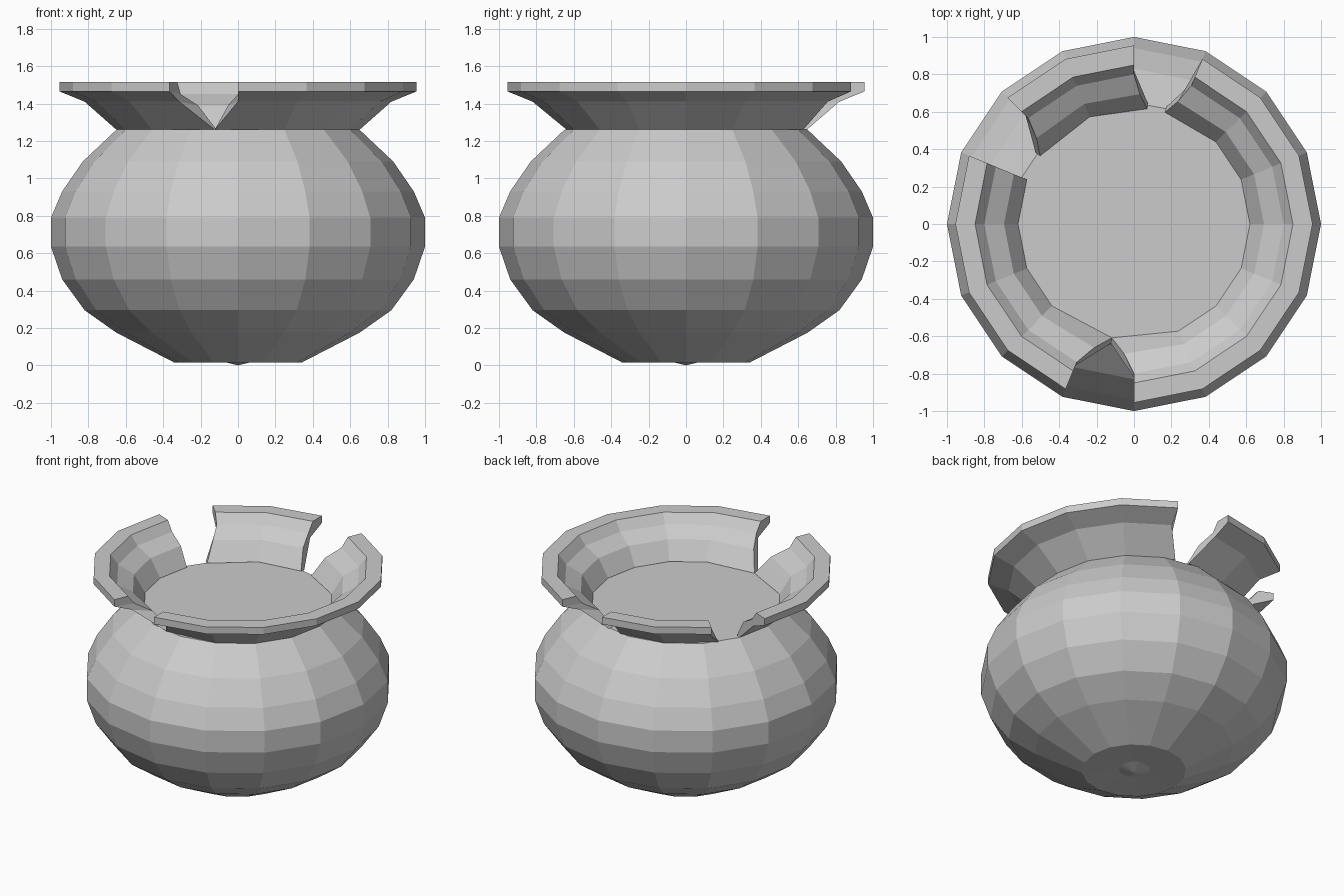
import bpy
from math import sin, cos, radians

if "Cube" in bpy.data.objects:
    bpy.data.objects.remove(bpy.data.objects["Cube"])

SIDES = 16
STEP = 360 / SIDES


def polar(r, deg, z):
    return (r * cos(radians(deg)), r * sin(radians(deg)), z)


def add_object(name, verts, faces):
    mesh = bpy.data.meshes.new(name)
    mesh.from_pydata(verts, [], faces)
    mesh.update()
    obj = bpy.data.objects.new(name, mesh)
    bpy.context.collection.objects.link(obj)
    return obj


# Round body: lathed profile, small point underneath, flat lid of contents on top
body_profile = [(0.10, 0.025), (0.34, 0.015), (0.65, 0.175), (0.82, 0.295),
                (0.94, 0.46), (1.0, 0.635), (1.0, 0.79), (0.94, 0.93),
                (0.83, 1.09), (0.65, 1.26)]
verts = [polar(r, k * STEP, z) for r, z in body_profile for k in range(SIDES)]
faces = []
for i in range(len(body_profile) - 1):
    for k in range(SIDES):
        a, b = i * SIDES + k, i * SIDES + (k + 1) % SIDES
        faces.append((a, b, b + SIDES, a + SIDES))
top = (len(body_profile) - 1) * SIDES
faces.append(tuple(range(top, top + SIDES)))
tip = len(verts)
verts.append((0, 0, 0))
faces += [(tip, (k + 1) % SIDES, k) for k in range(SIDES)]
add_object("pot_body", verts, faces)

# Flared rim cross-section: radius, height, share of the slant at broken ends
rim_profile = [(0.65, 1.26, 1), (0.82, 1.41, 0), (0.955, 1.465, 0),
               (0.955, 1.515, 0), (0.85, 1.515, 0), (0.80, 1.45, 0),
               (0.695, 1.39, 0.4), (0.62, 1.265, 1)]


def rim_piece(name, start, end, slant_start, slant_end):
    """Sweep the rim section from start to end, slanting the foot of each end."""
    n, count = len(rim_profile), round((end - start) / STEP)
    verts, faces = [], []
    for k in range(count + 1):
        slant = slant_start if k == 0 else slant_end if k == count else 0
        verts += [polar(r, start + k * STEP + slant * s, z)
                  for r, z, s in rim_profile]
    for k in range(count):
        for i in range(n):
            a, b = k * n + i, k * n + (i + 1) % n
            faces.append((a, a + n, b + n, b))
    # End caps as quad strips across the section
    for base, flip in ((0, False), (count * n, True)):
        for i in range(3):
            q = [base + i, base + i + 1, base + n - 2 - i, base + n - 1 - i]
            faces.append(tuple(q[::-1] if flip else q))
    for i, f in enumerate(faces):
        faces[i] = f
    return add_object(name, verts, faces)


# Broken rim in three pieces
rim_piece("rim_right", -90, 67.5, -11, 7)
rim_piece("rim_back", 90, 135, -6.5, 9)
rim_piece("rim_left", 157.5, 247.5, 0, 11.5)

# Consistent outward normals
import bmesh
for obj in bpy.context.collection.objects:
    bm = bmesh.new()
    bm.from_mesh(obj.data)
    bmesh.ops.recalc_face_normals(bm, faces=bm.faces)
    bm.to_mesh(obj.data)
    bm.free()
